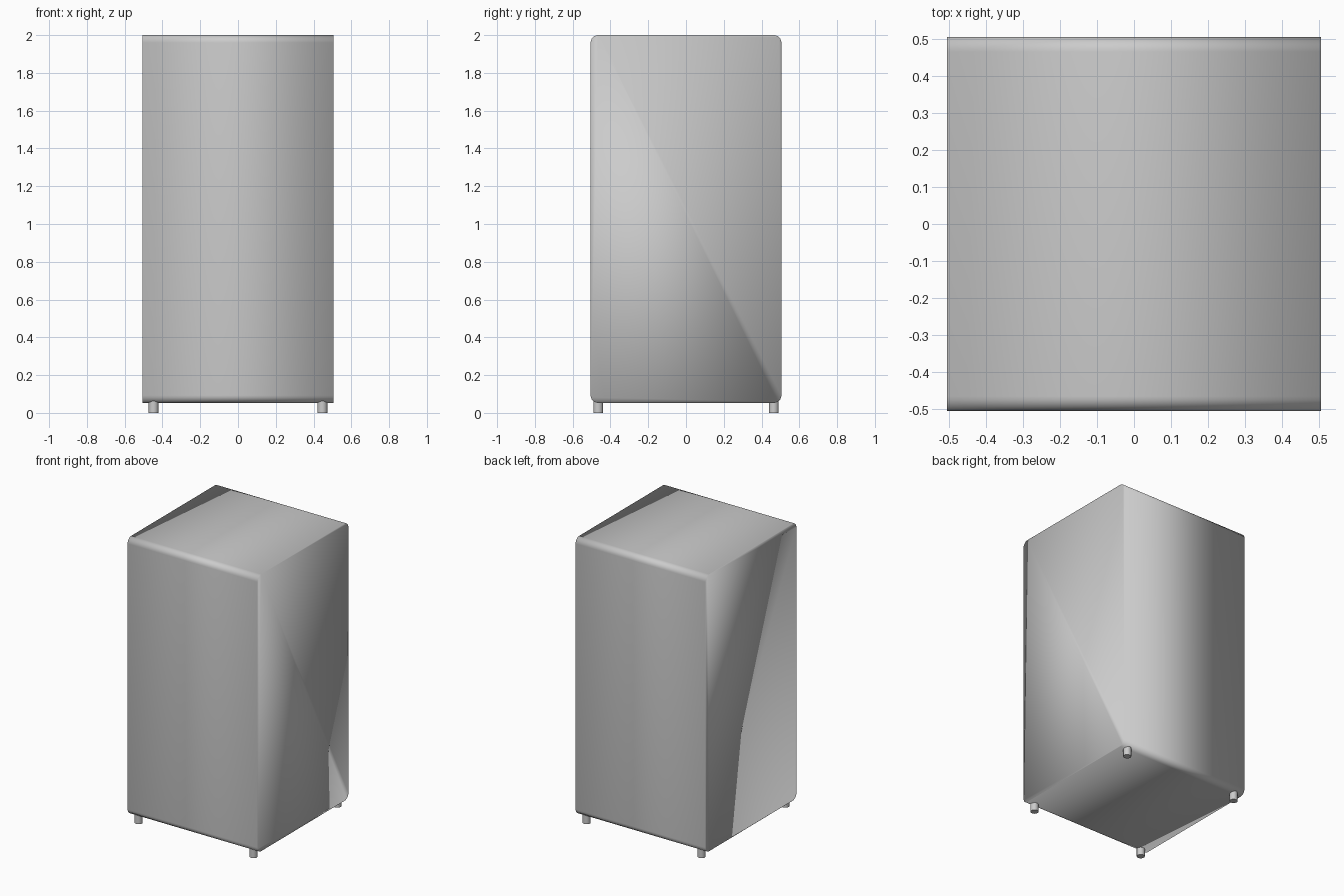
import bpy
import bmesh
from math import pi, sin, cos

cube = bpy.data.objects.get("Cube")
if cube:
    bpy.data.objects.remove(cube, do_unlink=True)

HALF = 0.505
BOTTOM, TOP = 0.053, 2.0
RADIUS = 0.04

grey = bpy.data.materials.new("plain grey")
grey.use_nodes = True
colour = (0.6, 0.6, 0.6, 1)
grey.diffuse_color = colour
grey.node_tree.nodes["Principled BSDF"].inputs["Base Color"].default_value = colour


def add_object(name, bm):
    bmesh.ops.recalc_face_normals(bm, faces=bm.faces)
    mesh = bpy.data.meshes.new(name)
    bm.to_mesh(mesh)
    bm.free()
    mesh.materials.append(grey)
    obj = bpy.data.objects.new(name, mesh)
    bpy.context.collection.objects.link(obj)
    return obj


# Cabinet: rounded rectangle profile extruded along x, smooth all over
bm = bmesh.new()
profile = []
corners = [(1, TOP - RADIUS), (-1, TOP - RADIUS), (-1, BOTTOM + RADIUS), (1, BOTTOM + RADIUS)]
STEPS = 6
for quarter, (side, z) in enumerate(corners):
    for i in range(STEPS + 1):
        a = (quarter + i / STEPS) * pi / 2
        y = side * (HALF - RADIUS) + RADIUS * cos(a)
        profile.append(bm.verts.new((-HALF, y, z + RADIUS * sin(a))))
face = bm.faces.new(profile)
result = bmesh.ops.extrude_face_region(bm, geom=[face], use_keep_orig=True)
new_verts = [v for v in result["geom"] if isinstance(v, bmesh.types.BMVert)]
bmesh.ops.translate(bm, verts=new_verts, vec=(2 * HALF, 0, 0))
for f in bm.faces:
    f.smooth = True
add_object("cabinet", bm)

# Four short feet, one under each corner
for x, x_name in ((-0.447, "right"), (0.447, "left")):
    for y, y_name in ((-0.465, "front"), (0.465, "back")):
        bm = bmesh.new()
        bmesh.ops.create_cone(bm, cap_ends=True, segments=16, radius1=0.026,
                              radius2=0.026, depth=0.07)
        bmesh.ops.translate(bm, verts=bm.verts, vec=(x, y, 0.035))
        for f in bm.faces:
            f.smooth = len(f.verts) == 4
        add_object(f"{y_name}_{x_name}_foot", bm)
